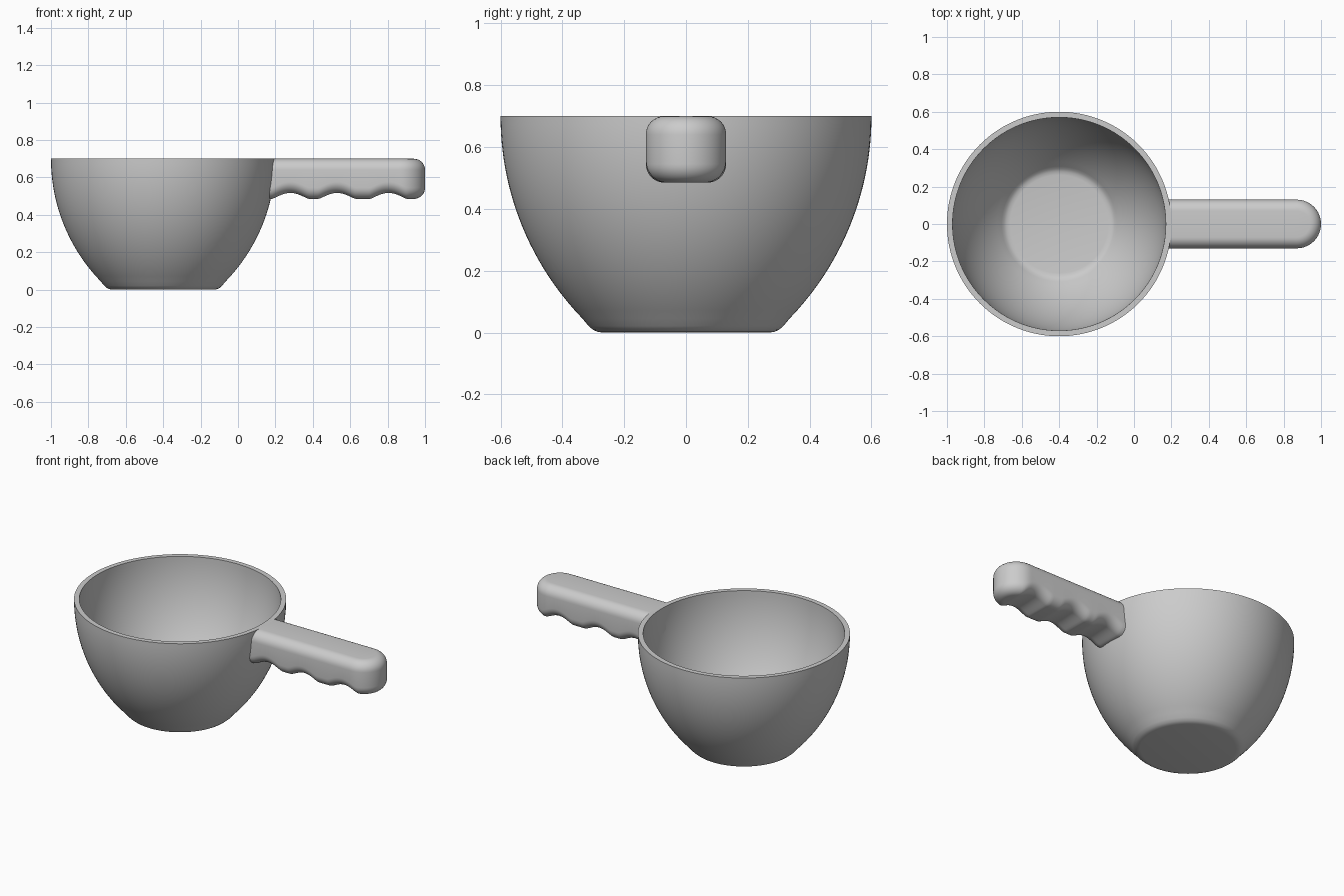
import bpy, bmesh
from math import sin, cos, pi, sqrt, radians

if "Cube" in bpy.data.objects:
    bpy.data.objects.remove(bpy.data.objects["Cube"])

grey = bpy.data.materials.new("plain grey")
grey.use_nodes = True
colour = (0.6, 0.6, 0.6, 1)
grey.diffuse_color = colour
grey.node_tree.nodes["Principled BSDF"].inputs["Base Color"].default_value = colour

HEIGHT, BOWL_X, RIM, ARC, WALL = 0.7, -0.4, 0.6, 0.942, 0.03


def radius(z, inset=0.0):
    """Bowl radius at height z: an arc that is vertical at the rim."""
    return RIM - ARC + sqrt((ARC - inset) ** 2 - (HEIGHT - z) ** 2)


def finish(bm, name):
    bmesh.ops.remove_doubles(bm, verts=bm.verts, dist=1e-5)
    bmesh.ops.recalc_face_normals(bm, faces=bm.faces)
    mesh = bpy.data.meshes.new(name)
    bm.to_mesh(mesh)
    bm.free()
    mesh.materials.append(grey)
    obj = bpy.data.objects.new(name, mesh)
    bpy.context.collection.objects.link(obj)
    bpy.ops.object.select_all(action="DESELECT")
    obj.select_set(True)
    bpy.context.view_layer.objects.active = obj
    bpy.ops.object.shade_smooth_by_angle(angle=radians(40))
    return obj


# Bowl: outer wall, flat rim, inner wall and floor as one turned profile
STEPS = 24
outer = [0.045 + (HEIGHT - 0.045) * i / STEPS for i in range(STEPS + 1)]
inner = [HEIGHT - (HEIGHT - 0.06) * i / STEPS for i in range(STEPS + 1)]
profile = [(0, 0), (0.27, 0), (0.285, 0.002), (0.3, 0.008), (0.315, 0.021)]
profile += [(radius(z), z) for z in outer]
profile += [(radius(z, WALL), z) for z in inner]
profile += [(0.295, 0.046), (0.28, 0.038), (0.262, 0.035), (0, 0.035)]
bm = bmesh.new()
verts = [bm.verts.new((BOWL_X + r, 0, z)) for r, z in profile]
edges = [bm.edges.new(pair) for pair in zip(verts, verts[1:])]
bmesh.ops.spin(bm, geom=verts + edges, cent=(BOWL_X, 0, 0), axis=(0, 0, 1),
               angle=2 * pi, steps=128)
finish(bm, "bowl")

# Handle: rounded outline stacked in rings, with finger grooves underneath
HALF, FILLET, BASE, START = 0.13, 0.06, 0.485, 0.17
GROOVES, GROOVE_HALF, GROOVE_DEPTH = (0.28, 0.53, 0.805), 0.1, 0.032
CENTRE = 1 - HALF


def underside(x):
    z = BASE
    for g in GROOVES:
        u = (x - g) / GROOVE_HALF
        if abs(u) < 1:
            z += GROOVE_DEPTH * (1 - u * u) ** 1.4
    return z


def outline(inset):
    """Half of the plan outline, from the bowl to the tip."""
    r = HALF - inset
    straight = [(START + (CENTRE - START) * i / 60, r) for i in range(60)]
    arc = [(CENTRE + r * sin(pi / 2 * i / 16), r * cos(pi / 2 * i / 16)) for i in range(17)]
    return straight + arc


def ring(inset, rise, drop):
    half = outline(inset)
    points = half + [(x, -y) for x, y in reversed(half[:-1])]
    result = []
    for i, (x, y) in enumerate(points):
        z = HEIGHT - drop if rise is None else underside(x) + rise
        if i in (0, len(points) - 1):
            # end inside the thickness of the bowl wall
            x = BOWL_X + sqrt(radius(z, WALL / 2) ** 2 - y * y)
        result.append(bm.verts.new((x, y, z)))
    return result


bm = bmesh.new()
turns = [pi / 2 * i / 8 for i in range(9)]
rings = [ring(FILLET * (1 - sin(a)), FILLET * (1 - cos(a)), 0) for a in turns]
rings += [ring(FILLET * (1 - cos(a)), None, FILLET * (1 - sin(a))) for a in turns]
for low, high in zip(rings, rings[1:]):
    for i in range(len(low) - 1):
        bm.faces.new((low[i], low[i + 1], high[i + 1], high[i]))
# Top and bottom strips, then the hidden end
for cap in (rings[0], rings[-1]):
    n = len(cap)
    for i in range(n // 2):
        corners = [cap[i], cap[i + 1], cap[n - 2 - i], cap[n - 1 - i]]
        bm.faces.new(list(dict.fromkeys(corners)))
bm.faces.new([r[0] for r in rings] + [r[-1] for r in reversed(rings)])
finish(bm, "handle")
